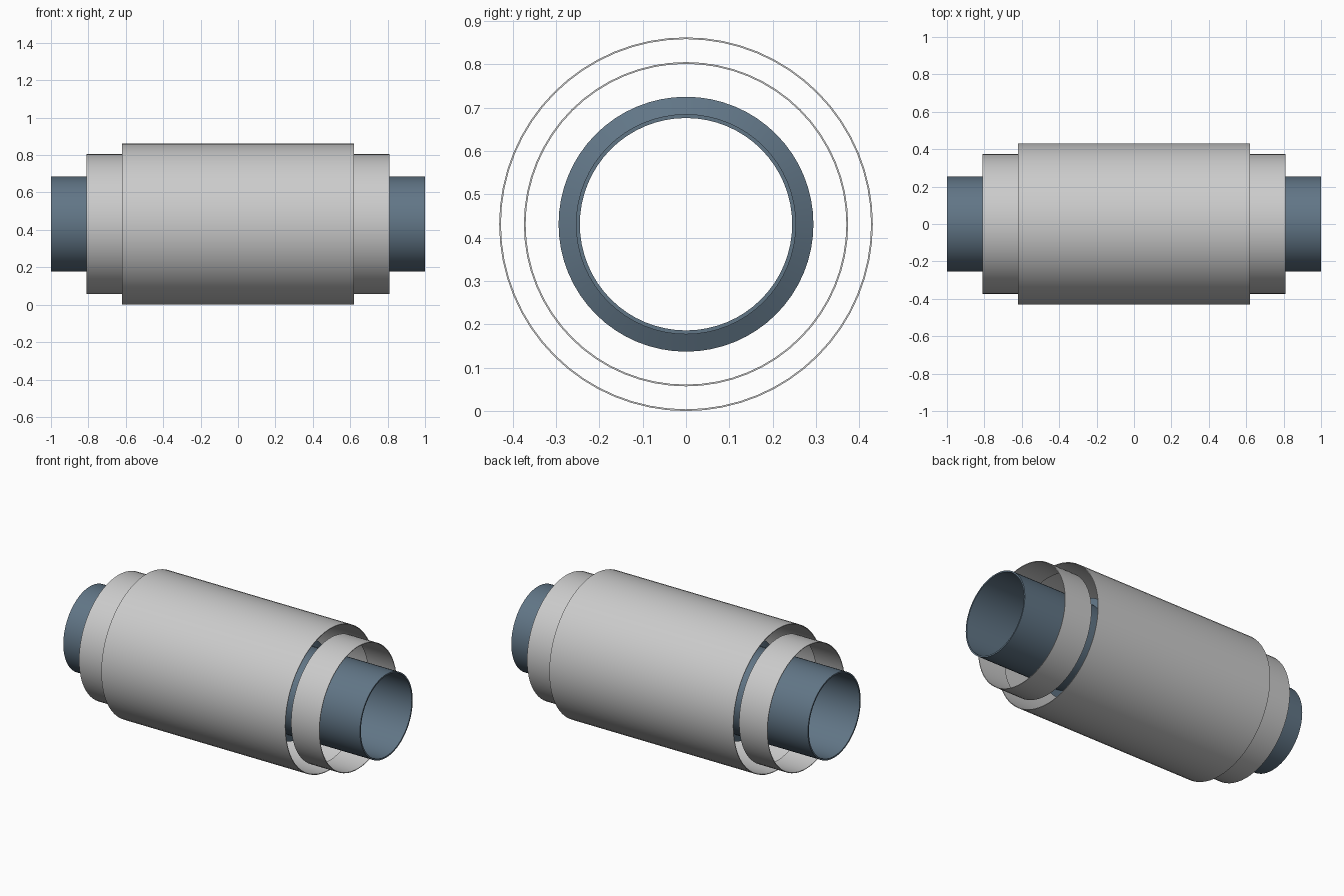
import bpy
import bmesh
import math

if "Cube" in bpy.data.objects:
    bpy.data.objects.remove(bpy.data.objects["Cube"])

AXIS_Z = 0.431
SIDES = 64


def lathe(name, profile, material=None):
    """Spin a closed (x, radius) profile around the long x axis."""
    bm = bmesh.new()
    rings = []
    for i in range(SIDES):
        a = 2 * math.pi * i / SIDES
        rings.append([bm.verts.new((x, r * math.cos(a), AXIS_Z + r * math.sin(a)))
                      for x, r in profile])
    n = len(profile)
    for i in range(SIDES):
        a, b = rings[i], rings[(i + 1) % SIDES]
        for j in range(n):
            k = (j + 1) % n
            bm.faces.new((a[j], a[k], b[k], b[j]))
    bmesh.ops.recalc_face_normals(bm, faces=bm.faces)
    mesh = bpy.data.meshes.new(name)
    bm.to_mesh(mesh)
    bm.free()
    obj = bpy.data.objects.new(name, mesh)
    bpy.context.collection.objects.link(obj)
    if material:
        mesh.materials.append(material)
    bpy.ops.object.select_all(action='DESELECT')
    obj.select_set(True)
    bpy.context.view_layer.objects.active = obj
    bpy.ops.object.shade_smooth_by_angle(angle=math.radians(30))
    return obj


def tube(name, x0, x1, outer, inner, material=None):
    return lathe(name, [(x0, outer), (x1, outer), (x1, inner), (x0, inner)], material)


blue = bpy.data.materials.new("slate_blue")
blue.diffuse_color = (0.12, 0.18, 0.24, 1)
blue.use_nodes = True
blue.node_tree.nodes["Principled BSDF"].inputs["Base Color"].default_value = blue.diffuse_color

# Thin outer sleeve, open at both ends
tube("outer_sleeve", -0.62, 0.62, 0.431, 0.427)

# Narrower end rings, flush with the sleeve ends
for side, x0, x1 in (("left", -0.81, -0.62), ("right", 0.62, 0.81)):
    tube(side + "_end_ring", x0, x1, 0.374, 0.370)

# Inner pipe with a thicker, bevelled middle and a straight bore
half = [(0.0, 0.294), (0.41, 0.294), (0.43, 0.254), (1.0, 0.254), (1.0, 0.245)]
mirrored = [(-x, r) for x, r in reversed(half[1:])]
lathe("inner_pipe", half + mirrored, blue)
